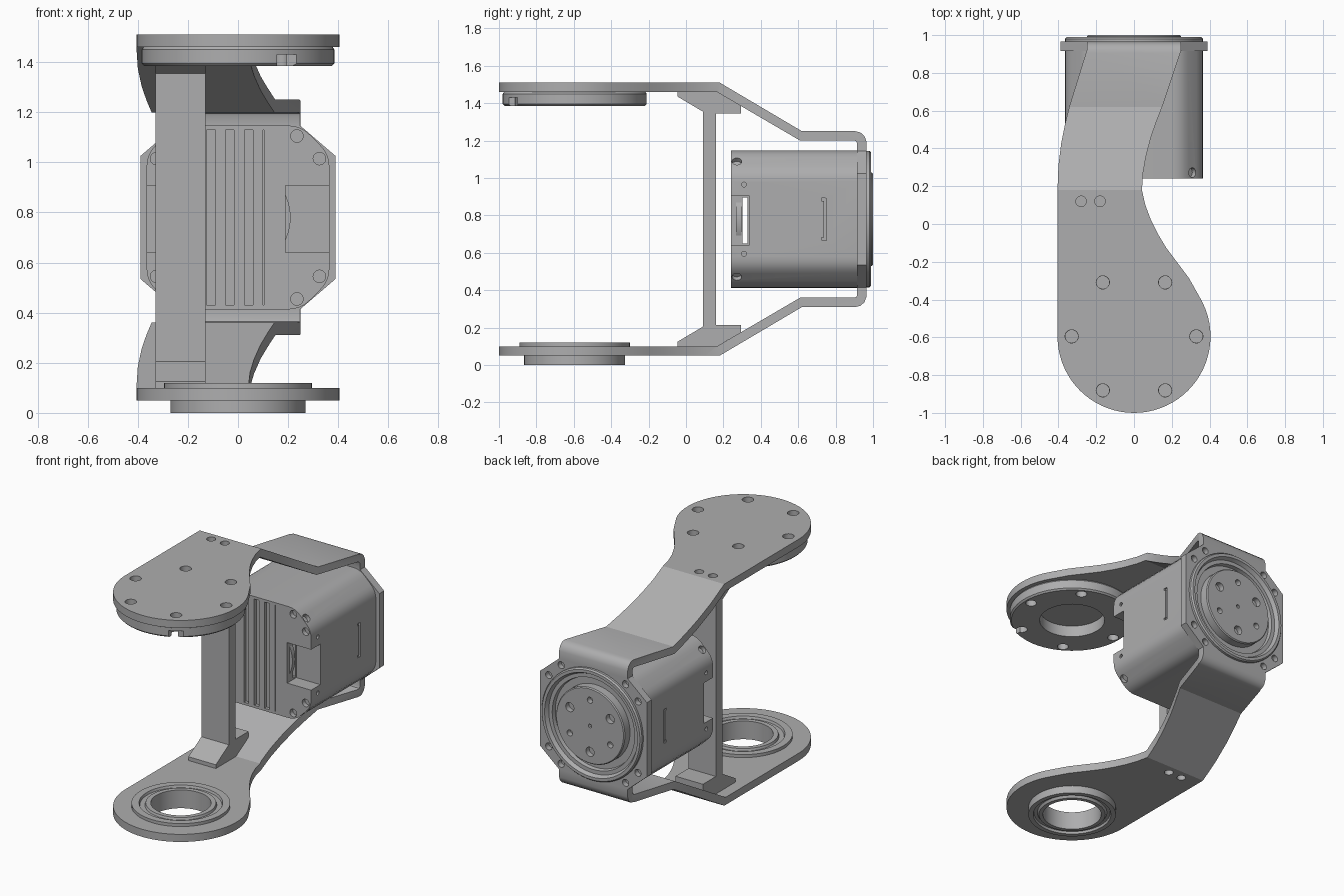
import bpy, bmesh, math
from mathutils import Vector

if "Cube" in bpy.data.objects:
    bpy.data.objects.remove(bpy.data.objects["Cube"])

MID = 0.78          # height of the motor axis and of the mirror plane
DISC_Y = -0.595     # centre of the round plate ends
grey = bpy.data.materials.new("plain_grey")
grey.diffuse_color = (0.42, 0.42, 0.425, 1)
grey.use_nodes = True
grey.node_tree.nodes["Principled BSDF"].inputs["Base Color"].default_value = grey.diffuse_color


def finish(name, bm):
    bmesh.ops.recalc_face_normals(bm, faces=bm.faces[:])
    me = bpy.data.meshes.new(name)
    bm.to_mesh(me)
    bm.free()
    me.materials.append(grey)
    ob = bpy.data.objects.new(name, me)
    bpy.context.collection.objects.link(ob)
    return ob


def prism(name, pts, axis, a, b):
    """Extrude a 2D outline along one axis from a to b."""
    place = {'x': lambda p, t: (t, p[0], p[1]),
             'y': lambda p, t: (p[0], t, p[1]),
             'z': lambda p, t: (p[0], p[1], t)}[axis]
    bm = bmesh.new()
    lo = [bm.verts.new(place(p, a)) for p in pts]
    hi = [bm.verts.new(place(p, b)) for p in pts]
    bm.faces.new(lo)
    bm.faces.new(hi)
    n = len(pts)
    for i in range(n):
        j = (i + 1) % n
        bm.faces.new((lo[i], lo[j], hi[j], hi[i]))
    return finish(name, bm)


def box(name, x, y, z):
    return prism(name, [(x[0], y[0]), (x[1], y[0]), (x[1], y[1]), (x[0], y[1])], 'z', *z)


def rod(name, centre, r, depth, axis, n=20):
    """Cylinder centred on a point, along any direction."""
    bm = bmesh.new()
    rot = Vector((0, 0, 1)).rotation_difference(Vector(axis).normalized()).to_matrix().to_4x4()
    rot.translation = centre
    bmesh.ops.create_cone(bm, cap_ends=True, segments=n, radius1=r, radius2=r, depth=depth, matrix=rot)
    return finish(name, bm)


def lathe(name, profile, axis, centre, closed, n=64):
    """Spin (radius, height) points round the y or z axis."""
    bm = bmesh.new()
    rings = []
    for r, h in profile:
        ring = []
        for i in range(n):
            a = 2 * math.pi * i / n
            u, v = r * math.cos(a), r * math.sin(a)
            p = (centre[0] + u, h, centre[1] + v) if axis == 'y' else (centre[0] + u, centre[1] + v, h)
            ring.append(bm.verts.new(p))
        rings.append(ring)
    m = len(rings)
    for k in range(m if closed else m - 1):
        p, q = rings[k], rings[(k + 1) % m]
        for i in range(n):
            j = (i + 1) % n
            bm.faces.new((p[i], p[j], q[j], q[i]))
    if not closed:
        bm.faces.new(rings[0])
        bm.faces.new(rings[-1])
    return finish(name, bm)


def boolean(ob, tools, op='DIFFERENCE'):
    for t in tools:
        m = ob.modifiers.new("cut", 'BOOLEAN')
        m.operation, m.solver, m.object = op, 'EXACT', t
        bpy.context.view_layer.objects.active = ob
        bpy.ops.object.modifier_apply(modifier=m.name)
        bpy.data.objects.remove(t, do_unlink=True)


def octagon(w, h, cx, cz, rnd=0.0):
    """Chamfered rectangle round the motor axis, corners optionally rounded."""
    q = [(w, h - cz), (w - cx, h)]
    c = q + [(-x, z) for x, z in q[::-1]]
    c += [(-x, -z) for x, z in c]
    pts = []
    for i, p in enumerate(c):
        p = Vector(p)
        if not rnd:
            pts.append((p.x, p.y + MID))
            continue
        a = p + (Vector(c[i - 1]) - p).normalized() * rnd
        b = p + (Vector(c[(i + 1) % 8]) - p).normalized() * rnd
        for k in range(5):
            t = k / 4
            v = a * (1 - t) ** 2 + p * (2 * t * (1 - t)) + b * t * t
            pts.append((v.x, v.y + MID))
    return pts


# Bent arms: plan outline intersected with the side profile
plan = [(0.405 * math.cos(math.radians(a)), DISC_Y + 0.405 * math.sin(math.radians(a)))
        for a in range(180, 391, 5)]
plan += [(0.29, -0.285), (0.23, -0.205), (0.17, -0.125), (0.125, -0.05), (0.09, 0.02), (0.06, 0.1),
         (0.042, 0.18), (0.048, 0.27), (0.064, 0.36), (0.09, 0.46), (0.118, 0.54), (0.153, 0.63),
         (0.25, 0.92), (0.25, 1.0), (-0.25, 1.0), (-0.25, 0.92), (-0.34, 0.63), (-0.365, 0.53),
         (-0.385, 0.43), (-0.4, 0.31), (-0.405, 0.18)]
side = [(-1.1, 1.51), (0.18, 1.51), (0.62, 1.25), (0.905, 1.25), (0.933, 1.243), (0.954, 1.224),
        (0.965, 1.195), (0.965, 1.145), (0.915, 1.145), (0.915, 1.186), (0.91, 1.196), (0.9, 1.2),
        (0.61, 1.2), (0.165, 1.46), (-1.1, 1.46)]


def arm(name, s):
    ob = prism(name, plan, 'z', -0.5, 2)
    boolean(ob, [prism("profile", [(y, MID + s * (z - MID)) for y, z in side], 'x', -1, 1)], 'INTERSECT')
    boolean(ob, [rod("cut", (x, 0.12, MID + s * 0.705), 0.028, 0.1, (0, 0, 1)) for x in (-0.28, -0.18)])
    return ob


def bolt_circle(z, depth, r=0.035):
    return [rod("cut", (0.33 * math.cos(k * math.pi / 3), DISC_Y + 0.33 * math.sin(k * math.pi / 3), z),
                r, depth, (0, 0, 1)) for k in range(6)]


upper_arm = arm("upper_arm", 1)
boolean(upper_arm, bolt_circle(1.485, 0.1))
lower_arm = arm("lower_arm", -1)
boolean(lower_arm, [rod("cut", (0, DISC_Y, 0.075), 0.22, 0.2, (0, 0, 1), 64)])

# Ring under the upper arm, with one notch in its rim
horn = lathe("upper_mount_ring", [(0.2, 1.46), (0.2, 1.385), (0.375, 1.385), (0.385, 1.395),
                                  (0.385, 1.45), (0.378, 1.46)], 'z', (0, DISC_Y), True)
boolean(horn, bolt_circle(1.42, 0.2, 0.034))
boolean(horn, [box("cut", (0.155, 0.255), (-1.05, -0.9), (1.3, 1.43))])

# Stepped bearing in the lower arm
lathe("lower_bearing", [(0.18, 0.0), (0.205, 0.0), (0.215, 0.015), (0.235, 0.015), (0.24, 0.0),
                        (0.27, 0.0), (0.27, 0.05), (0.27, 0.09), (0.295, 0.1), (0.295, 0.12),
                        (0.25, 0.12), (0.245, 0.105), (0.215, 0.105), (0.21, 0.12), (0.18, 0.12)],
      'z', (0, DISC_Y), True)

# Post joining the arms, with flared feet
foot = [(0.09, 1.355), (-0.045, 1.435), (-0.045, 1.46), (0.165, 1.46),
        (0.295, 1.384), (0.295, 1.345), (0.16, 1.345)]
prism("support_post", foot + [(y, 2 * MID - z) for y, z in foot[::-1]], 'x', -0.33, -0.13)

# Octagonal frame behind the motor
corners = [(sx * x, MID + sz * z) for sx in (-1, 1) for sz in (-1, 1)
           for x, z in ((0.235, 0.325), (0.325, 0.235))]
frame = prism("back_frame", octagon(0.39, 0.365, 0.14, 0.12), 'y', 0.915, 0.965)
boolean(frame, [rod("cut", (0, 0.94, MID), 0.34, 0.2, (0, 1, 0), 64)])
boolean(frame, [rod("cut", (x, 0.96, z), 0.023, 0.06, (0, 1, 0)) for x, z in corners])

# Motor body with front grooves, cable openings and screw holes
body = prism("motor_body", octagon(0.365, 0.367, 0.115, 0.115, 0.05), 'y', 0.24, 0.92)
boolean(body, [box("cut", (x, x + 0.035), (0.2, 0.262), (0.43, 1.13)) for x in (-0.125, -0.05, 0.025)])
boolean(body, [box("cut", (0.1, 0.104), (0.2, 0.255), (0.43, 1.13))])
tools = [box("cut", (-0.6, 0.6), (0.302, 0.33), (0.65, 0.895))]
tools += [rod("cut", (x, 0.24, z), 0.025, 0.06, (0, 1, 0)) for x, z in corners]
for s in (-1, 1):
    tools.append(box("cut", sorted((s * 0.19, s * 0.6)), (0.1, 0.336), (0.64, 0.907)))
    # thin bracket-shaped side groove
    tools.append(box("cut", sorted((s * 0.352, s * 0.5)), (0.738, 0.752), (0.665, 0.89)))
    for t in (-1, 1):
        tools.append(box("cut", sorted((s * 0.353, s * 0.51)), (0.725, 0.745),
                         (MID + t * 0.105 - 0.007, MID + t * 0.105 + 0.007)))
        tools.append(rod("cut", (s * 0.365, 0.31, MID + t * 0.185), 0.013, 0.06, (1, 0, 0), 12))
        tools.append(rod("cut", (s * 0.308, 0.272, MID + t * 0.308), 0.026, 0.05, (s, 0, t)))
boolean(body, tools)
rod("idler_disc", (0, 0.282, MID), 0.21, 0.03, (0, 1, 0), 48)

# Output flange with a recessed groove, and its drilled hub
flange = lathe("output_flange", [(0.34, 0.9), (0.34, 0.965), (0.365, 0.965), (0.365, 0.98), (0.357, 0.99),
                                 (0.338, 0.99), (0.325, 0.965), (0.3, 0.965), (0.295, 0.94),
                                 (0.25, 0.94), (0.25, 0.993), (0.244, 1.0)], 'y', (0, MID), False)
tools = [rod("cut", (0, 1.0, MID), 0.012, 0.05, (0, 1, 0), 12)]
for k in range(6):
    a = math.radians(30 + 60 * k)
    tools.append(rod("cut", (0.17 * math.cos(a), 1.0, MID + 0.17 * math.sin(a)),
                     (0.03, 0.02)[k % 2], 0.07, (0, 1, 0)))
boolean(flange, tools)

# Smooth the round faces, keep the edges sharp
for ob in bpy.data.objects:
    ob.select_set(True)
bpy.context.view_layer.objects.active = body
bpy.ops.object.shade_smooth_by_angle(angle=math.radians(30))
